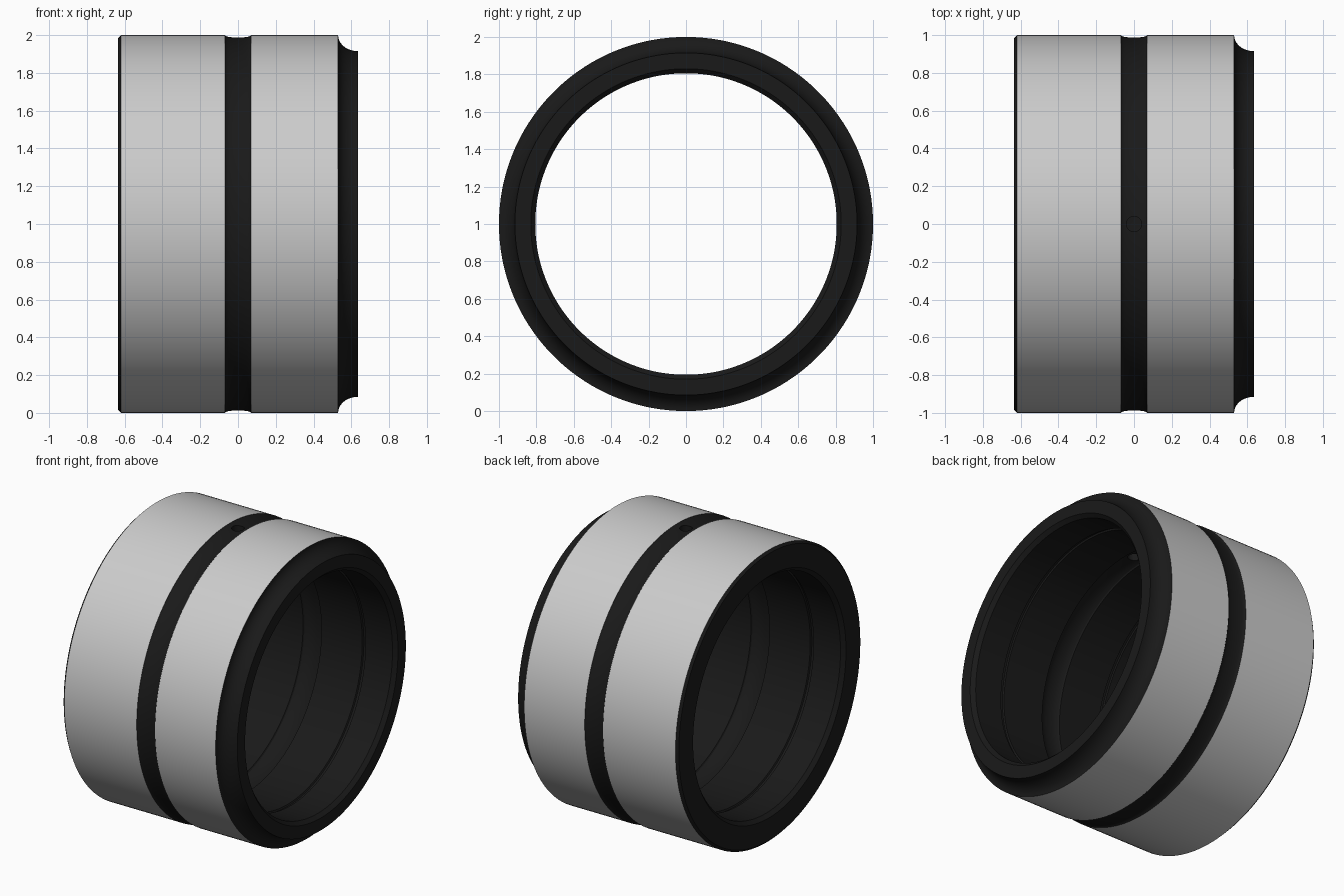
import bpy, bmesh
from math import sin, cos, pi, tau, radians
from mathutils import Matrix

if "Cube" in bpy.data.objects:
    bpy.data.objects.remove(bpy.data.objects["Cube"])

SEGMENTS = 160


def arc(cx, cr, rx, rr, a0, a1, n):
    """Points of an elliptical arc in (x, radius) space."""
    angles = [radians(a0 + (a1 - a0) * i / n) for i in range(n + 1)]
    return [(cx + rx * cos(a), cr + rr * sin(a)) for a in angles]


# Outer skin, left to right: chamfer, band, oil groove, band, concave shoulder
outer = [(-.635, .985), (-.62, 1)]
outer += arc(0, 1, .07, .013, 180, 360, 8)
outer += arc(.635, 1, .105, .085, 180, 270, 10)

# Bore, right to left: edge chamfers, two thin grooves, central oil groove
right = [(.635, .83), (.61, .806), (.405, .806), (.40, .816), (.385, .816), (.38, .806)]
bore = right + arc(0, .806, .07, .022, 0, 180, 8) + [(-x, r) for x, r in reversed(right)]
profile = outer + bore

# Revolve the closed profile around the x axis
bm = bmesh.new()
rings = []
for i in range(SEGMENTS):
    a = tau * (i + .5) / SEGMENTS
    rings.append([bm.verts.new((x, r * sin(a), 1 + r * cos(a))) for x, r in profile])
n = len(profile)
for i in range(SEGMENTS):
    a, b = rings[i], rings[(i + 1) % SEGMENTS]
    for j in range(n):
        k = (j + 1) % n
        face = bm.faces.new((a[j], a[k], b[k], b[j]))
        is_band = profile[j][1] > .9999 and profile[k][1] > .9999
        face.material_index = 1 if is_band else 0
bmesh.ops.recalc_face_normals(bm, faces=bm.faces)
mesh = bpy.data.meshes.new("bushing_body")
bm.to_mesh(mesh)
bm.free()
body = bpy.data.objects.new("bushing_body", mesh)
bpy.context.collection.objects.link(body)

black = bpy.data.materials.new("black")
black.diffuse_color = (.01, .01, .01, 1)
black.use_nodes = True
black.node_tree.nodes["Principled BSDF"].inputs["Base Color"].default_value = black.diffuse_color
band_slot = bpy.data.materials.new("band_slot")
mesh.materials.append(black)
mesh.materials.append(band_slot)

# Oil hole through the top of the groove
bpy.ops.mesh.primitive_cylinder_add(vertices=32, radius=.04, depth=.5, location=(0, 0, 1.9))
cutter = bpy.context.object
cutter.name = "oil_hole_cutter"
cutter.hide_render = True
cutter.data.materials.append(black)
mod = body.modifiers.new("oil_hole", 'BOOLEAN')
mod.operation = 'DIFFERENCE'
mod.solver = 'EXACT'
mod.object = cutter
bpy.ops.object.select_all(action='DESELECT')
body.select_set(True)
bpy.context.view_layer.objects.active = body
bpy.ops.object.modifier_apply(modifier=mod.name)
bpy.data.objects.remove(cutter)
bpy.ops.object.shade_smooth_by_angle(angle=radians(28))

# Split the ground bands off as their own uncoloured part
bpy.ops.object.mode_set(mode='EDIT')
bpy.ops.mesh.select_all(action='SELECT')
bpy.ops.mesh.separate(type='MATERIAL')
bpy.ops.object.mode_set(mode='OBJECT')
for ob in list(bpy.context.scene.objects):
    polys = ob.data.polygons
    slot = ob.data.materials[polys[0].material_index]
    if slot == band_slot:
        ob.name = "outer_bands"
        ob.data.materials.clear()
    else:
        ob.name = "bushing_body"
bpy.data.materials.remove(band_slot)
